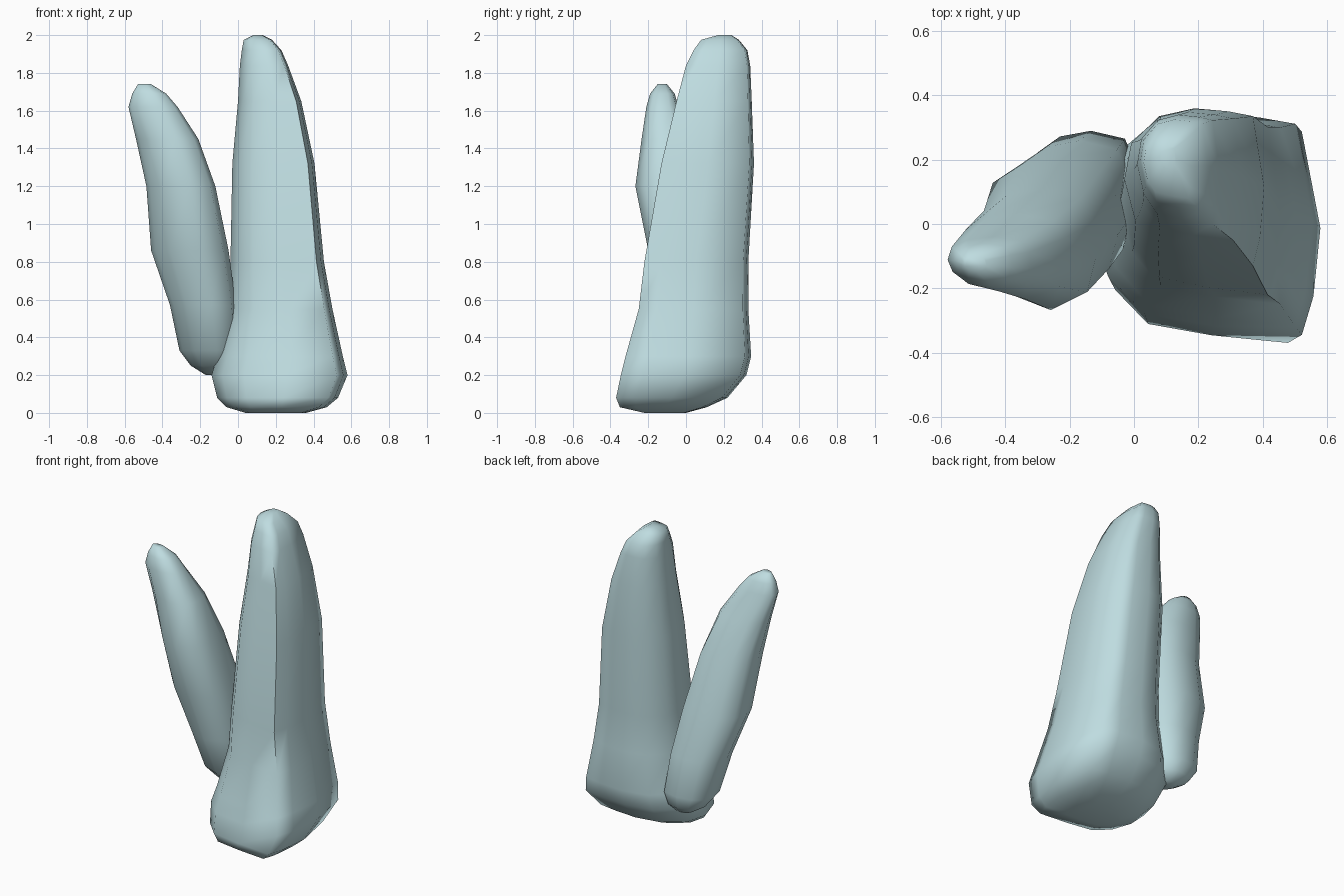
import bpy, bmesh

stone = bpy.data.materials.new("pale_stone")
stone.diffuse_color = (0.52, 0.72, 0.75, 1)


def loft(name, section, levels):
    """Stack a normalised section, fitted to (z, x0, x1, y0, y1) at each level."""
    bm = bmesh.new()
    rings = []
    for z, x0, x1, y0, y1 in levels:
        rings.append([bm.verts.new((x0 + (x1 - x0) * u, y0 + (y1 - y0) * v, z))
                      for u, v in section])
    n = len(section)
    for a, b in zip(rings, rings[1:]):
        for i in range(n):
            j = (i + 1) % n
            bm.faces.new((a[i], a[j], b[j], b[i]))
    bm.faces.new(rings[0][::-1])
    bm.faces.new(rings[-1])
    bmesh.ops.recalc_face_normals(bm, faces=bm.faces)
    me = bpy.data.meshes.new(name)
    bm.to_mesh(me)
    bm.free()
    me.materials.append(stone)
    ob = bpy.data.objects.new(name, me)
    bpy.context.collection.objects.link(ob)
    bpy.ops.object.select_all(action='DESELECT')
    ob.select_set(True)
    bpy.context.view_layer.objects.active = ob
    bpy.ops.object.shade_smooth_by_angle(angle=1.4)
    return ob


# tall stone: blocky section with a pronounced front right corner
tall_section = [(0, .55), (.08, .28), (.24, .1), (.55, .04), (.92, 0), (.97, .18),
                (1, .5), (.92, .95), (.75, .98), (.5, 1), (.25, .95), (.05, .78)]
loft("tall_stone", tall_section, [
    (0.00, .04, .36, -.22, .00),
    (0.03, -.06, .47, -.35, .11),
    (0.08, -.11, .53, -.37, .22),
    (0.20, -.14, .58, -.345, .32),
    (0.30, -.11, .555, -.32, .345),
    (0.55, -.05, .50, -.25, .33),
    (0.80, -.04, .455, -.22, .33),
    (1.32, -.03, .405, -.13, .36),
    (1.65, -.00, .335, -.05, .348),
    (1.84, .01, .265, .00, .34),
    (1.92, .02, .23, .04, .325),
    (1.975, .03, .18, .08, .28),
    (2.00, .08, .13, .17, .24)])

# short leaning stone: diagonal section, tilted left and forward, its foot against the tall one
short_section = [(0, .58), (.06, .36), (.25, .14), (.62, 0), (.93, .15), (1, .42),
                 (.98, .72), (.88, .93), (.55, 1), (.25, .95), (.05, .82)]
loft("short_stone", short_section, [
    (0.20, -.17, -.07, .10, .22),
    (0.25, -.25, -.02, .02, .27),
    (0.33, -.31, .01, -.06, .29),
    (0.57, -.36, -.01, -.14, .26),
    (0.86, -.46, -.05, -.20, .20),
    (1.20, -.485, -.12, -.268, .11),
    (1.45, -.54, -.21, -.235, .03),
    (1.62, -.58, -.32, -.21, -.04),
    (1.69, -.56, -.38, -.19, -.06),
    (1.74, -.53, -.46, -.15, -.10)])
